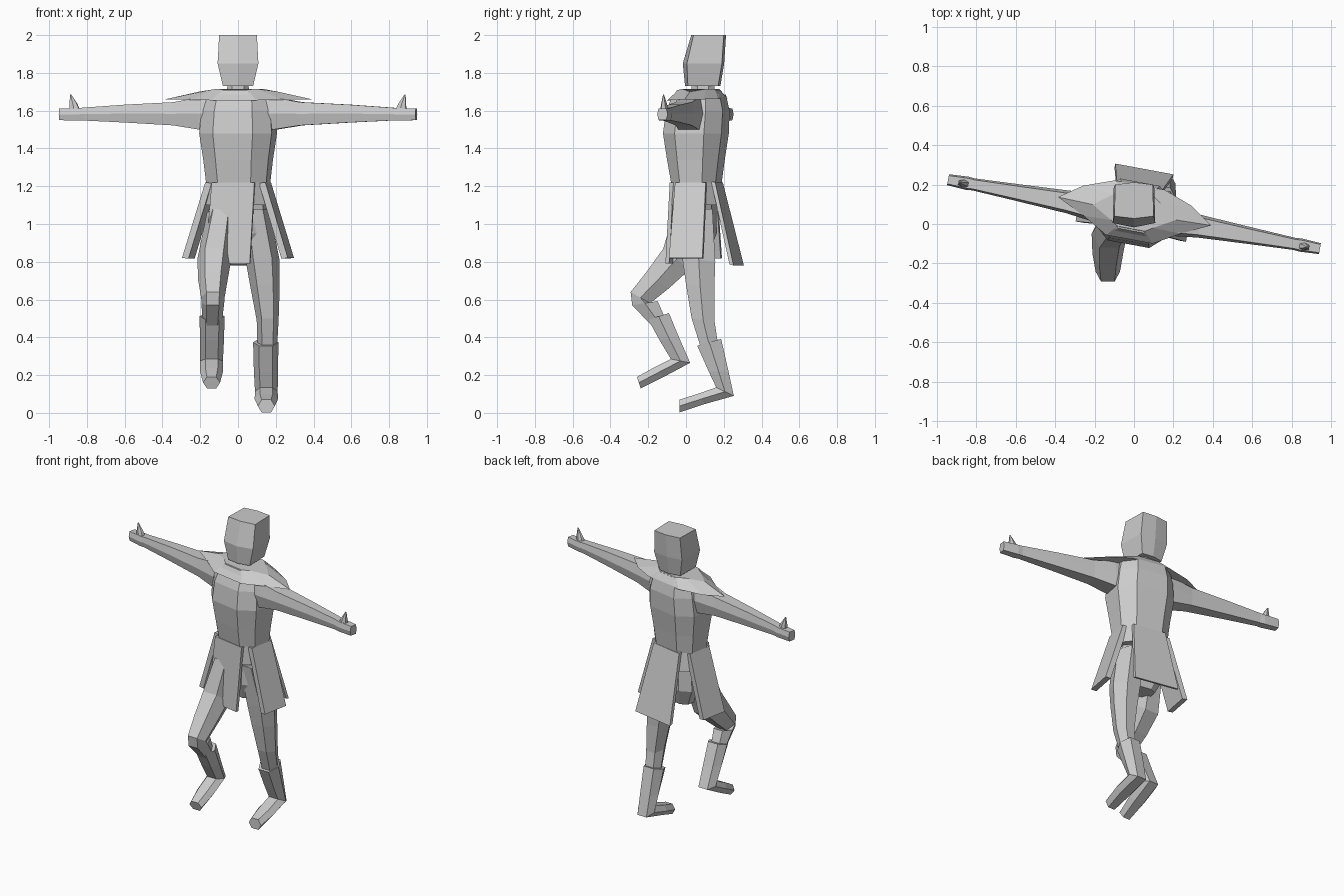
import bpy, bmesh, math
from mathutils import Matrix, Vector

# The coat, arms and mantle are twisted about the vertical axis
TWIST = Matrix.Translation((0, 0.05, 0)) @ Matrix.Rotation(math.radians(-10.5), 4, 'Z')
PLAIN = Matrix.Identity(4)


def loft(name, rings, matrix=PLAIN):
    """Skin a list of equal-length point rings and cap both ends."""
    bm = bmesh.new()
    vs = [[bm.verts.new(matrix @ Vector(p)) for p in r] for r in rings]
    n = len(vs[0])
    for a, b in zip(vs, vs[1:]):
        for i in range(n):
            j = (i + 1) % n
            bm.faces.new((a[i], a[j], b[j], b[i]))
    bm.faces.new(vs[0][::-1])
    bm.faces.new(vs[-1])
    bmesh.ops.recalc_face_normals(bm, faces=bm.faces)
    me = bpy.data.meshes.new(name)
    bm.to_mesh(me)
    bm.free()
    ob = bpy.data.objects.new(name, me)
    bpy.context.collection.objects.link(ob)
    return ob


def hexa(p, q, w, end=0.55):
    """Six-sided section between p and q, widest (vector w) in the middle."""
    p, q, w = Vector(p), Vector(q), Vector(w)
    m = (p + q) / 2
    return [p - w * end, p + w * end, m + w, q + w * end, q - w * end, m - w]


def octa(z, rx, y0, y1, k=0.55, c=0.25):
    d = (y1 - y0) * c
    return [(-k * rx, y0, z), (k * rx, y0, z), (rx, y0 + d, z), (rx, y1 - d, z),
            (k * rx, y1, z), (-k * rx, y1, z), (-rx, y1 - d, z), (-rx, y0 + d, z)]


def limb(name, sections):
    """Leg part from (front y, z, back y, z, centre x, half width)."""
    loft(name, [hexa((x, fy, fz), (x, by, bz), (w, 0, 0)) for fy, fz, by, bz, x, w in sections])


def panel(name, quad, thick):
    t = Vector(thick)
    loft(name, [quad, [Vector(p) + t for p in quad]], TWIST)


# Head and neck
def head_ring(z, w, f, b, ridge):
    return [(0, f - ridge, z), (w, f, z), (w * .95, b, z),
            (0, b + .012, z), (-w * .95, b, z), (-w, f, z)]


loft("head", [head_ring(1.73, .08, .01, .17, .015), head_ring(1.85, .108, .005, .19, .022),
              head_ring(2.0, .1, .04, .2, .012)])
loft("neck", [octa(1.66, .06, .03, .15), octa(1.76, .055, .03, .15)])

# Coat body
loft("coat_body", [octa(1.1, .17, -.118, .145), octa(1.22, .162, -.115, .125),
                   octa(1.34, .175, -.135, .14), octa(1.48, .195, -.155, .16),
                   octa(1.6, .185, -.14, .165), octa(1.67, .17, -.11, .15),
                   octa(1.71, .12, -.085, .12)], TWIST)

# Coat skirt panels
panel("front_coat_panel", [(-.12, -.118, 1.22), (.11, -.118, 1.22),
                           (.09, -.145, .79), (-.15, -.145, .79)], (0, .02, 0))
panel("back_coat_panel", [(-.11, .127, 1.22), (.11, .127, 1.22),
                          (.16, .235, .78), (-.14, .235, .78)], (0, -.022, .006))
for side, s in (("right", 1), ("left", -1)):
    panel(side + "_coat_panel", [(s * .162, -.08, 1.22), (s * .162, .085, 1.22),
                                 (s * .285, .09, .82), (s * .285, -.09, .82)],
          (-s * .035, 0, -.003))

# Trouser seat
loft("trouser_seat", [octa(.84, .09, -.05, .06), octa(.95, .145, -.09, .1),
                      octa(1.2, .14, -.09, .1)], TWIST)

# Arms and thumbs
for side, s in (("right", 1), ("left", -1)):
    arm = [(.13, 1.49, 1.68, .075), (.2, 1.5, 1.67, .075), (.34, 1.522, 1.645, .058),
           (.6, 1.537, 1.632, .043), (.83, 1.548, 1.616, .031), (.86, 1.547, 1.613, .034),
           (.96, 1.55, 1.612, .028)]
    loft(side + "_arm", [hexa((s * u, 0, hi), (s * u, 0, lo), (0, w, 0), .75)
                         for u, lo, hi, w in arm], TWIST)
    loft(side + "_thumb", [hexa((s * (u - a), -.005, z), (s * (u + a), -.005, z), (0, a * .8, 0))
                           for u, z, a in ((.875, 1.59, .03), (.885, 1.635, .02),
                                           (.9, 1.685, .003))], TWIST)

# Pointed shoulder mantle
half = [(.12, -.13, 1.655), (.25, -.055, 1.657), (.395, .015, 1.66),
        (.28, .095, 1.66), (.13, .15, 1.665)]
inner = [(.07, -.075, 1.712), (.11, -.05, 1.715), (.215, .01, 1.7),
         (.12, .08, 1.715), (.07, .115, 1.715)]


def both_sides(pts):
    return pts + [(-x, y, z) for x, y, z in reversed(pts)]


loft("shoulder_mantle", [both_sides(half), both_sides(inner)], TWIST)

# Standing leg
limb("right_trouser_leg", [(-.05, 1.08, .14, 1.08, .09, .075), (-.02, .82, .155, .8, .13, .09),
                           (.0, .68, .15, .66, .143, .078), (.03, .5, .152, .48, .157, .058),
                           (.08, .34, .17, .36, .155, .052)])
limb("right_boot", [(.06, .355, .186, .392, .147, .067), (.12, .22, .225, .22, .148, .064),
                    (.16, .135, .253, .09, .15, .06), (.06, .1, .1, .047, .15, .062),
                    (-.035, .07, -.035, .002, .15, .045)])

# Raised leg
limb("left_trouser_leg", [(-.06, 1.08, .12, 1.04, -.09, .075), (-.12, .87, .02, .76, -.125, .09),
                          (-.21, .745, -.09, .66, -.133, .078), (-.293, .64, -.19, .58, -.133, .062),
                          (-.285, .57, -.15, .592, -.133, .06), (-.18, .46, -.11, .5, -.137, .052)])
limb("left_boot", [(-.2, .495, -.09, .528, -.137, .066), (-.14, .385, -.035, .395, -.138, .064),
                   (-.08, .285, .022, .265, -.14, .06), (-.17, .24, -.115, .192, -.14, .06),
                   (-.26, .19, -.24, .13, -.14, .045)])
